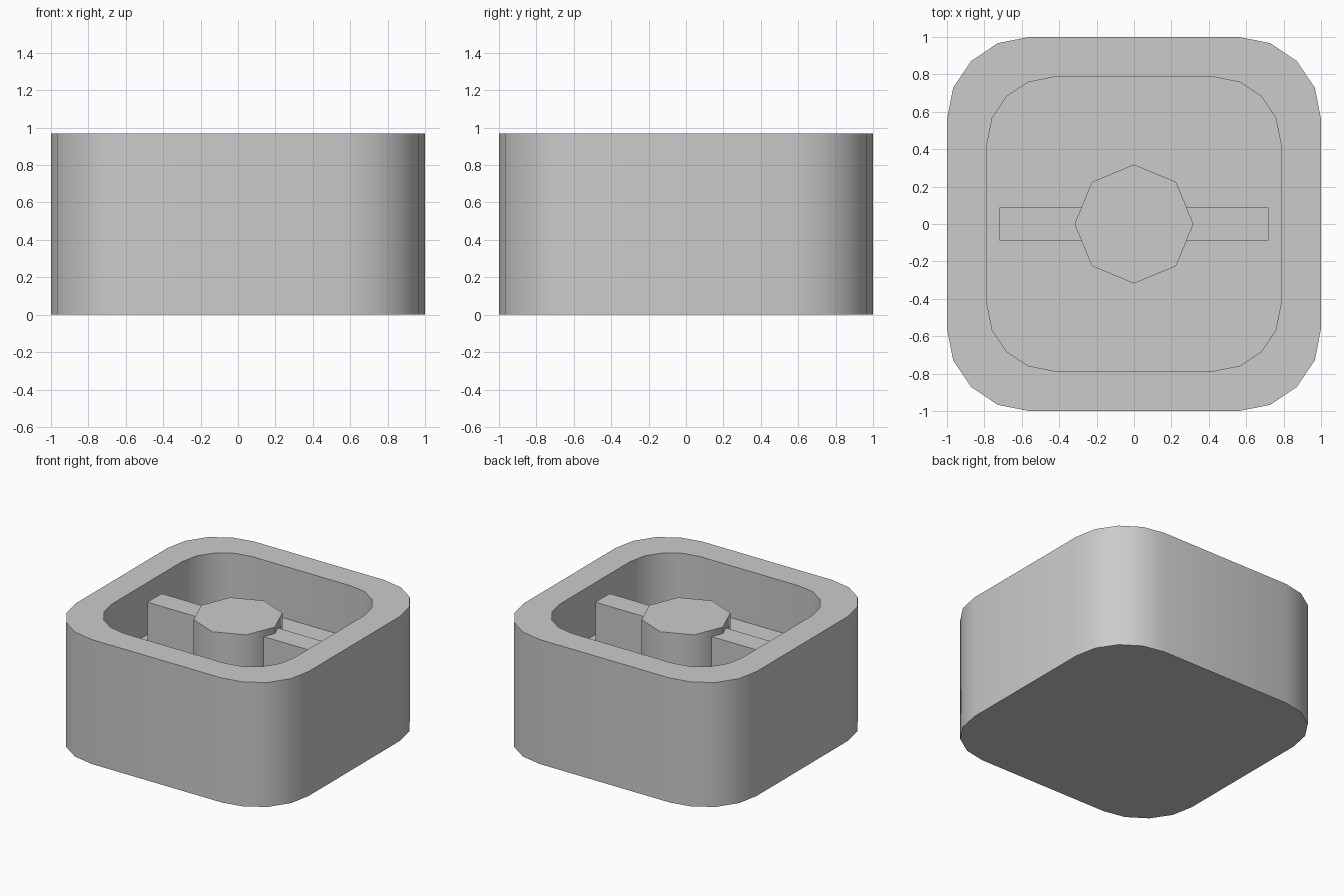
import bpy, bmesh
from math import radians, cos, sin, pi

if "Cube" in bpy.data.objects:
    bpy.data.objects.remove(bpy.data.objects["Cube"])

HEIGHT, FLOOR = 0.97, 0.565


def rounded_square(half, radius, steps=4):
    c = half - radius
    pts = []
    for q, (sx, sy) in enumerate([(1, 1), (-1, 1), (-1, -1), (1, -1)]):
        for i in range(steps + 1):
            a = q * pi / 2 + i * pi / 2 / steps
            pts.append((sx * c + radius * cos(a), sy * c + radius * sin(a)))
    return pts


def loft(name, rings, angle):
    """Join a stack of (outline, z) rings and cap both ends."""
    bm = bmesh.new()
    loops = [[bm.verts.new((x, y, z)) for x, y in pts] for pts, z in rings]
    for a, b in zip(loops, loops[1:]):
        n = len(a)
        for i in range(n):
            j = (i + 1) % n
            bm.faces.new((a[i], a[j], b[j], b[i]))
    bm.faces.new(loops[0][::-1])
    bm.faces.new(loops[-1])
    bmesh.ops.recalc_face_normals(bm, faces=bm.faces)
    mesh = bpy.data.meshes.new(name)
    bm.to_mesh(mesh)
    bm.free()
    ob = bpy.data.objects.new(name, mesh)
    bpy.context.collection.objects.link(ob)
    bpy.ops.object.select_all(action='DESELECT')
    ob.select_set(True)
    bpy.context.view_layer.objects.active = ob
    bpy.ops.object.shade_smooth_by_angle(angle=radians(angle))
    return ob


# Hollow rounded shell with a raised inner floor
outer = rounded_square(1.0, 0.44)
inner = rounded_square(0.785, 0.355)
loft("shell", [(outer, 0), (outer, HEIGHT), (inner, HEIGHT), (inner, FLOOR)], 40)

# Eight-sided centre hub
octagon = [(0.318 * cos(i * pi / 4), 0.318 * sin(i * pi / 4)) for i in range(8)]
loft("centre_hub", [(octagon, FLOOR), (octagon, 0.92)], 50)

# Cross bar running through the hub
bar = [(-0.72, -0.088), (0.72, -0.088), (0.72, 0.088), (-0.72, 0.088)]
loft("cross_bar", [(bar, FLOOR), (bar, 0.87)], 30)
